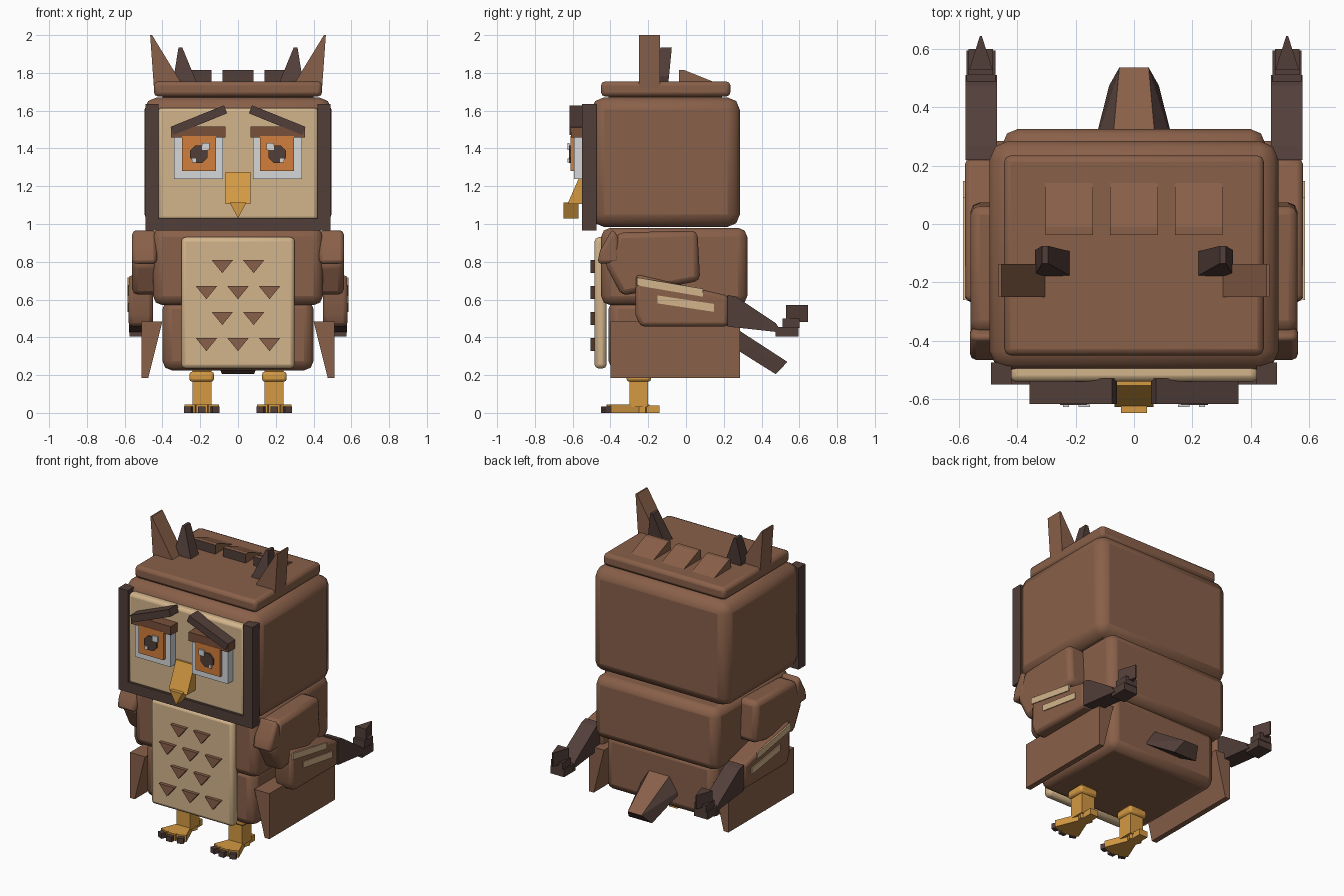
import bpy, bmesh, math
from mathutils import Matrix, Vector

if "Cube" in bpy.data.objects:
    bpy.data.objects.remove(bpy.data.objects["Cube"])


def material(name, rgb):
    m = bpy.data.materials.new(name)
    m.diffuse_color = (*rgb, 1)
    m.use_nodes = True
    m.node_tree.nodes["Principled BSDF"].inputs["Base Color"].default_value = m.diffuse_color
    return m


BROWN = material("feather brown", (0.25, 0.117, 0.067))
TAN = material("pale tan", (0.65, 0.46, 0.26))
DARK = material("dark brown", (0.085, 0.049, 0.041))
LID = material("eyelid brown", (0.19, 0.08, 0.042))
WHITE = material("eye white", (0.66, 0.68, 0.70))
ORANGE = material("iris orange", (0.65, 0.21, 0.045))
YELLOW = material("beak yellow", (0.66, 0.32, 0.055))


def hull(name, mat, points, bevel=0, mirror=False):
    """Convex solid through the points, optionally bevelled and mirrored in x."""
    bm = bmesh.new()
    for p in points:
        bm.verts.new(p)
    bmesh.ops.convex_hull(bm, input=bm.verts)
    bmesh.ops.dissolve_limit(bm, angle_limit=0.02, verts=bm.verts, edges=bm.edges)
    bmesh.ops.recalc_face_normals(bm, faces=bm.faces)
    me = bpy.data.meshes.new(name)
    bm.to_mesh(me)
    bm.free()
    ob = bpy.data.objects.new(name, me)
    bpy.context.collection.objects.link(ob)
    me.materials.append(mat)
    if bevel:
        b = ob.modifiers.new("Bevel", 'BEVEL')
        b.width, b.segments, b.limit_method = bevel, 2, 'ANGLE'
        bpy.context.view_layer.objects.active = ob
        ob.select_set(True)
        bpy.ops.object.shade_smooth_by_angle(angle=math.radians(50))
        ob.select_set(False)
    if mirror:
        ob.modifiers.new("Mirror", 'MIRROR')
    return ob


def box(name, mat, x, y, z, bevel=0, mirror=False, turn=0, pivot=None, axis='Z'):
    pts = [Vector((a, b, c)) for a in x for b in y for c in z]
    if turn:
        pivot = Vector(pivot) if pivot else sum(pts, Vector((0, 0, 0))) / 8
        r = Matrix.Rotation(math.radians(turn), 3, axis)
        pts = [pivot + r @ (p - pivot) for p in pts]
    return hull(name, mat, pts, bevel, mirror)


def side_prism(name, mat, yz, x, bevel=0, mirror=False):
    return hull(name, mat, [(a, b, c) for a in x for b, c in yz], bevel, mirror)


def front_prism(name, mat, xz, y, bevel=0, mirror=False):
    return hull(name, mat, [(a, b, c) for b in y for a, c in xz], bevel, mirror)


def paint(ob, mat, rule):
    ob.data.materials.append(mat)
    for p in ob.data.polygons:
        if rule(p.normal):
            p.material_index = 1


# head and body blocks
box("head", BROWN, (-.495, .495), (-.50, .285), (.985, 1.67), .065)
box("crown_slab", BROWN, (-.445, .445), (-.45, .235), (1.675, 1.755), .022)
box("crown_core", BROWN, (-.40, .40), (-.41, .19), (1.64, 1.70))
box("upper_body", BROWN, (-.45, .45), (-.45, .325), (.57, .98), .05)
box("lower_body", BROWN, (-.40, .40), (-.41, .28), (.225, .60), .05)
box("breast_plate", TAN, (-.30, .30), (-.484, -.42), (.235, .93), .022)

# breast feather marks, alternating rows of two and three
for row, z in enumerate((.81, .672, .535, .397)):
    for x in ((-.083, .083), (-.167, 0, .167))[row % 2]:
        front_prism("breast_mark", BROWN, [(x - .057, z), (x + .057, z), (x, z - .07)],
                    (-.505, -.478))

# face and its dark surround
box("face_plate", TAN, (-.425, .425), (-.54, -.47), (1.02, 1.615), .02)
box("face_side_frame", DARK, (.42, .49), (-.55, -.475), (.965, 1.635), mirror=True)
box("face_bottom_frame", DARK, (-.425, .425), (-.55, -.475), (.965, 1.03))

# eyes
box("eye_white", WHITE, (.08, .34), (-.592, -.53), (1.237, 1.47), mirror=True)
box("iris", ORANGE, (.117, .297), (-.612, -.58), (1.28, 1.465), mirror=True)
front_prism("pupil", DARK,
            [(.207 + .05 * math.cos(math.pi * (i + .5) / 4), 1.37 + .05 * math.sin(math.pi * (i + .5) / 4))
             for i in range(8)], (-.62, -.605), mirror=True)
box("eye_glint", WHITE, (.15, .19), (-.627, -.618), (1.392, 1.43), mirror=True)
box("small_eye_glint", WHITE, (.222, .243), (-.627, -.618), (1.325, 1.347), mirror=True)
box("eyelid", LID, (.065, .355), (-.61, -.53), (1.457, 1.515), mirror=True)
box("brow", DARK, (.055, .36), (-.617, -.53), (1.527, 1.573), mirror=True, turn=22, axis='Y')

# beak
side_prism("beak_bridge", YELLOW, [(-.53, 1.275), (-.553, 1.275), (-.628, 1.105), (-.53, 1.105)],
           (-.067, .067))
front_prism("beak_tip", YELLOW, [(-.045, 1.115), (.045, 1.115), (0, 1.03)], (-.648, -.568))

# ear tufts
front_prism("outer_ear_tuft", BROWN,
            [(.465, 2), (.455, 2), (.305, 1.755), (.30, 1.72), (.445, 1.72)],
            (-.25, -.137), mirror=True)
hull("inner_ear_tuft", DARK,
     [(x, y, 1.74) for x in (.215, .33) for y in (-.18, -.095)]
     + [(x, y, 1.935) for x in (.295, .315) for y in (-.135, -.075)]
     + [(.34, y, 1.78) for y in (-.175, -.09)], mirror=True)

# crest wedges on the crown, dark in front
for x in (-.222, 0, .222):
    c = side_prism("crest_wedge", BROWN,
                   [(-.037, 1.74), (-.037, 1.815), (-.01, 1.815), (.14, 1.755), (.14, 1.74)],
                   (x - .082, x + .082))
    paint(c, DARK, lambda n: n.y < -.5)

# wings
side_prism("shoulder_tuft", BROWN,
           [(-.47, .79), (-.455, .86), (-.39, .975), (-.355, .93), (-.35, .79)],
           (.43, .562), .02, mirror=True)
side_prism("upper_wing", BROWN,
           [(-.43, .79), (-.36, .955), (.06, .965), (.075, .70), (-.34, .62)],
           (.42, .56), .03, mirror=True)
side_prism("lower_wing", BROWN,
           [(-.265, .735), (.225, .62), (.225, .457), (-.24, .457), (-.268, .52)],
           (.45, .58), .022, mirror=True)
for y0, z0, y1, z1 in ((-.26, .695, .09, .635), (-.152, .60, .148, .555)):
    side_prism("wing_stripe", TAN,
               [(y0, z0 - .02), (y0, z0 + .022), (y1, z1 + .022), (y1, z1 - .02)],
               (.577, .586), mirror=True)

# dark wing tips, stepping up to a point
side_prism("wing_end", DARK,
           [(.22, .625), (.265, .615), (.475, .475), (.51, .425), (.22, .457)],
           (.47, .578), mirror=True)
box("wing_finger", DARK, (.475, .575), (.475, .595), (.405, .455), mirror=True)
box("wing_finger_middle", DARK, (.483, .567), (.51, .60), (.45, .50), mirror=True)
hull("wing_point", DARK,
     [(x, .53, z) for x in (.485, .565) for z in (.48, .57)]
     + [(x, .645, z) for x in (.522, .528) for z in (.48, .57)], mirror=True)

# hanging side panels
front_prism("side_panel", BROWN, [(.40, .485), (.51, .485), (.51, .185), (.475, .185)],
            (-.40, .285), mirror=True)

# tail: brown on top, dark elsewhere
tail = hull("tail", DARK,
            [(s * .075, .26, .45) for s in (-1, 1)] + [(s * .15, .22, .365) for s in (-1, 1)]
            + [(s * .05, .537, .27) for s in (-1, 1)] + [(s * .085, .475, .205) for s in (-1, 1)])
paint(tail, BROWN, lambda n: n.z > .6 and abs(n.x) < .2)

# legs and feet
box("leg", YELLOW, (.14, .24), (-.30, -.20), (.03, .25), mirror=True)
box("leg_cuff", YELLOW, (.127, .258), (-.315, -.185), (.165, .218), .015, mirror=True)
for angle in (-22, 0, 22):
    pivot = (.192, -.25, 0)
    box("toe", YELLOW, (.162, .222), (-.42, -.20), (0, .045), mirror=True, turn=angle, pivot=pivot)
    box("claw", DARK, (.172, .212), (-.45, -.418), (0, .035), mirror=True, turn=angle, pivot=pivot)
box("back_toe", YELLOW, (.162, .222), (-.26, -.14), (0, .04), mirror=True)
